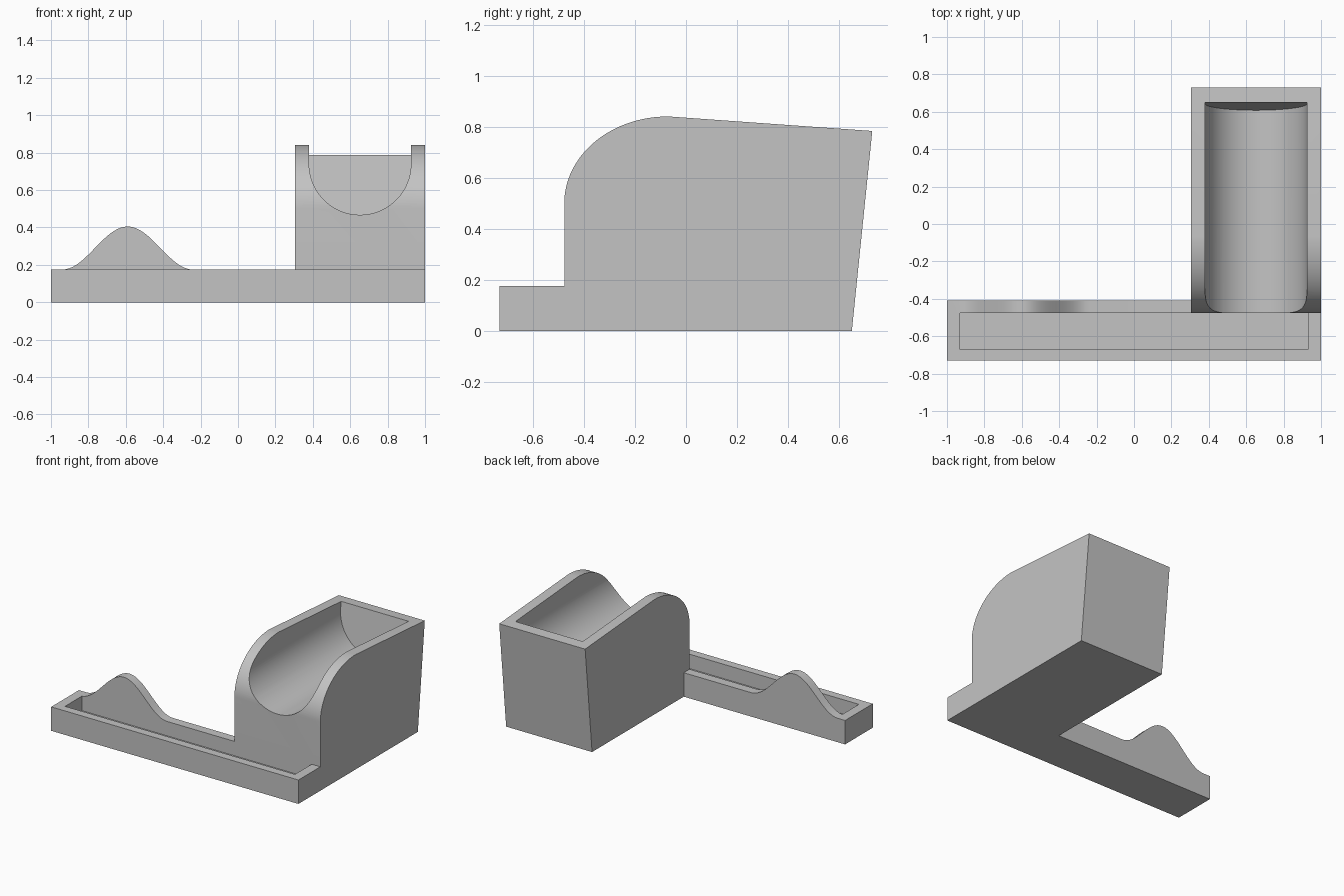
import bpy, bmesh, math
from mathutils import Vector

cube = bpy.data.objects.get("Cube")
if cube:
    bpy.data.objects.remove(cube, do_unlink=True)

# Single plain grey
GREY = (0.55, 0.55, 0.55, 1.0)
grey = bpy.data.materials.new("plain_grey")
grey.use_nodes = True
grey.diffuse_color = GREY
grey.node_tree.nodes["Principled BSDF"].inputs["Base Color"].default_value = GREY


def extrude(name, outline, direction):
    """Solid made by sweeping a closed outline along a vector."""
    bm = bmesh.new()
    face = bm.faces.new([bm.verts.new(p) for p in outline])
    swept = bmesh.ops.extrude_face_region(bm, geom=[face])
    moved = [g for g in swept["geom"] if isinstance(g, bmesh.types.BMVert)]
    bmesh.ops.translate(bm, verts=moved, vec=Vector(direction))
    bmesh.ops.recalc_face_normals(bm, faces=bm.faces)
    mesh = bpy.data.meshes.new(name)
    bm.to_mesh(mesh)
    bm.free()
    mesh.materials.append(grey)
    obj = bpy.data.objects.new(name, mesh)
    bpy.context.collection.objects.link(obj)
    return obj


def box(name, x0, x1, y0, y1, z0, z1):
    outline = [(x0, y0, z0), (x1, y0, z0), (x1, y1, z0), (x0, y1, z0)]
    return extrude(name, outline, (0, 0, z1 - z0))


def combine(target, tool, operation):
    """Apply a boolean and discard the tool."""
    mod = target.modifiers.new("combine", "BOOLEAN")
    mod.operation, mod.solver, mod.object = operation, "EXACT", tool
    bpy.context.view_layer.objects.active = target
    bpy.ops.object.modifier_apply(modifier=mod.name)
    bpy.data.objects.remove(tool, do_unlink=True)


FRONT, STEP, TRAY_BACK, RIM = -0.73, -0.477, -0.41, 0.175

# Tray with a bell-shaped hump on its back wall
HUMP_X, HUMP_HALF, HUMP_H, N = -0.59, 0.35, 0.23, 40
crest = []
for i in range(N + 1):
    t = 1 - 2 * i / N
    crest.append((HUMP_X + HUMP_HALF * t, FRONT,
                  RIM + HUMP_H * (1 + math.cos(math.pi * t)) / 2))
outline = [(-1, FRONT, 0), (1, FRONT, 0), (1, FRONT, RIM)] + crest + [(-1, FRONT, RIM)]
body = extrude("tray_and_holder", outline, (0, TRAY_BACK - FRONT, 0))
combine(body, box("hump_trim", -1.2, 1.2, -1, STEP, RIM, 1), "DIFFERENCE")
combine(body, box("tray_cavity", -0.93, 0.93, -0.67, STEP, 0.07, 1), "DIFFERENCE")

# Tall holder block with a rounded front shoulder and leaning back
LEFT, RIGHT = 0.305, 1.0
SHOULDER_Y, SHOULDER_Z, TOP = -0.07, 0.5, 0.84
shoulder = []
for i in range(33):
    a = math.pi / 2 * i / 32
    shoulder.append((LEFT, SHOULDER_Y + (STEP - SHOULDER_Y) * math.cos(a),
                     SHOULDER_Z + (TOP - SHOULDER_Z) * math.sin(a)))
side = [(LEFT, STEP, 0)] + shoulder + [(LEFT, 0.73, 0.783), (LEFT, 0.65, 0)]
block = extrude("holder_block", side, (RIGHT - LEFT, 0, 0))

# Round-bottomed trough, open at the front, with a leaning end wall
MID, R, AXIS_Z = 0.6525, 0.2725, 0.74
u_shape = [(MID + R, -1, 1)]
for i in range(49):
    a = math.pi * i / 48
    u_shape.append((MID + R * math.cos(a), -1, AXIS_Z - R * math.sin(a)))
u_shape.append((MID - R, -1, 1))
trough = extrude("trough_cutter", u_shape, (0, 2, 0))
for v in trough.data.vertices:
    if v.co.y > 0:
        v.co.y = 0.65 + 0.13 * (v.co.z - 0.79)
combine(block, trough, "DIFFERENCE")
combine(body, block, "UNION")

# Smooth the curves, keep the edges crisp
bpy.ops.object.select_all(action="DESELECT")
body.select_set(True)
bpy.context.view_layer.objects.active = body
bpy.ops.object.shade_smooth_by_angle(angle=math.radians(25))
